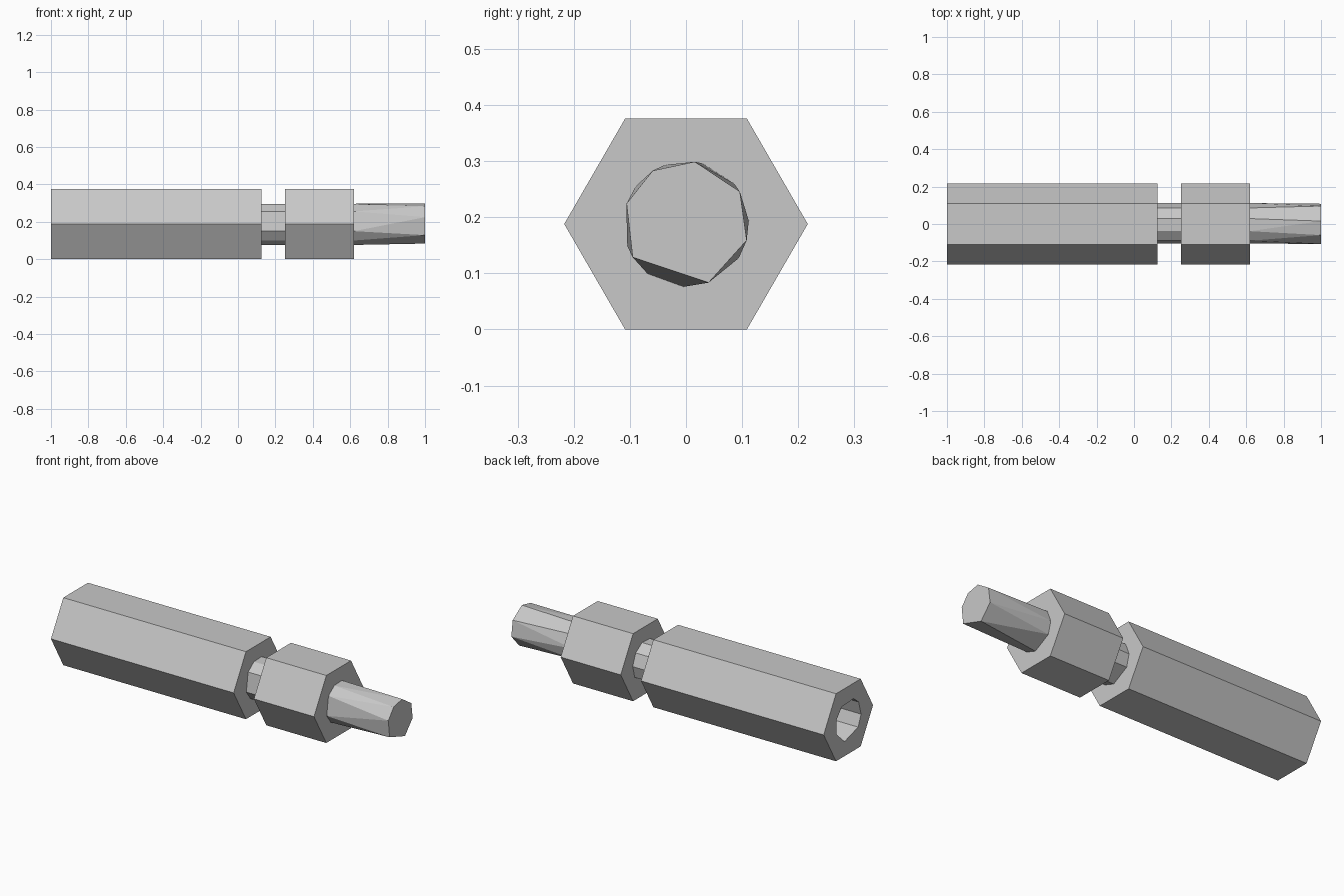
import bpy, bmesh
from math import radians, cos, sin

cube = bpy.data.objects.get("Cube")
if cube:
    bpy.data.objects.remove(cube, do_unlink=True)

AXIS_Z = 0.188      # height of the long axis
HEX_R = 0.217       # corner radius of the hexagons
ROD_R = 0.112       # radius of stud, neck and bore

steel = bpy.data.materials.new("steel grey")
steel.use_nodes = True
colour = (0.58, 0.58, 0.58, 1)
steel.diffuse_color = colour
steel.node_tree.nodes["Principled BSDF"].inputs["Base Color"].default_value = colour


def bar(name, x0, angles0, x1, angles1, radius):
    """Faceted bar along x, hulled between two rings given by corner angles."""
    bm = bmesh.new()
    for x, angles in ((x0, angles0), (x1, angles1)):
        for a in map(radians, angles):
            bm.verts.new((x, radius * cos(a), AXIS_Z + radius * sin(a)))
    bmesh.ops.convex_hull(bm, input=bm.verts[:])
    bmesh.ops.dissolve_limit(bm, angle_limit=radians(0.5),
                             verts=bm.verts[:], edges=bm.edges[:])
    bmesh.ops.recalc_face_normals(bm, faces=bm.faces[:])
    mesh = bpy.data.meshes.new(name)
    bm.to_mesh(mesh)
    bm.free()
    mesh.materials.append(steel)
    ob = bpy.data.objects.new(name, mesh)
    bpy.context.collection.objects.link(ob)
    return ob


hexagon = range(0, 360, 60)
root_ring = (3, 40, 75, 110, 143, 200, 232, 268, 327)
tip_ring = (31, 82, 122, 161, 212, 291, 345)
bore_ring = (20, 58, 114, 144, 185, 220, 287, 339)

# Hexagonal parts
body = bar("hex_body", -1.0, hexagon, 0.125, hexagon, HEX_R)
bar("hex_collar", 0.25, hexagon, 0.62, hexagon, HEX_R)

# Round neck between them and the stud with its coarser tip
bar("neck", 0.125, root_ring, 0.25, root_ring, ROD_R)
bar("stud", 0.62, root_ring, 1.0, tip_ring, ROD_R)

# Blind bore in the left end of the body
cutter = bar("bore_cutter", -1.1, bore_ring, -0.25, bore_ring, ROD_R)
cutter.hide_render = True
cut = body.modifiers.new("bore", 'BOOLEAN')
cut.operation = 'DIFFERENCE'
cut.solver = 'EXACT'
cut.object = cutter
bpy.context.view_layer.objects.active = body
bpy.ops.object.modifier_apply(modifier=cut.name)
bpy.data.objects.remove(cutter, do_unlink=True)
